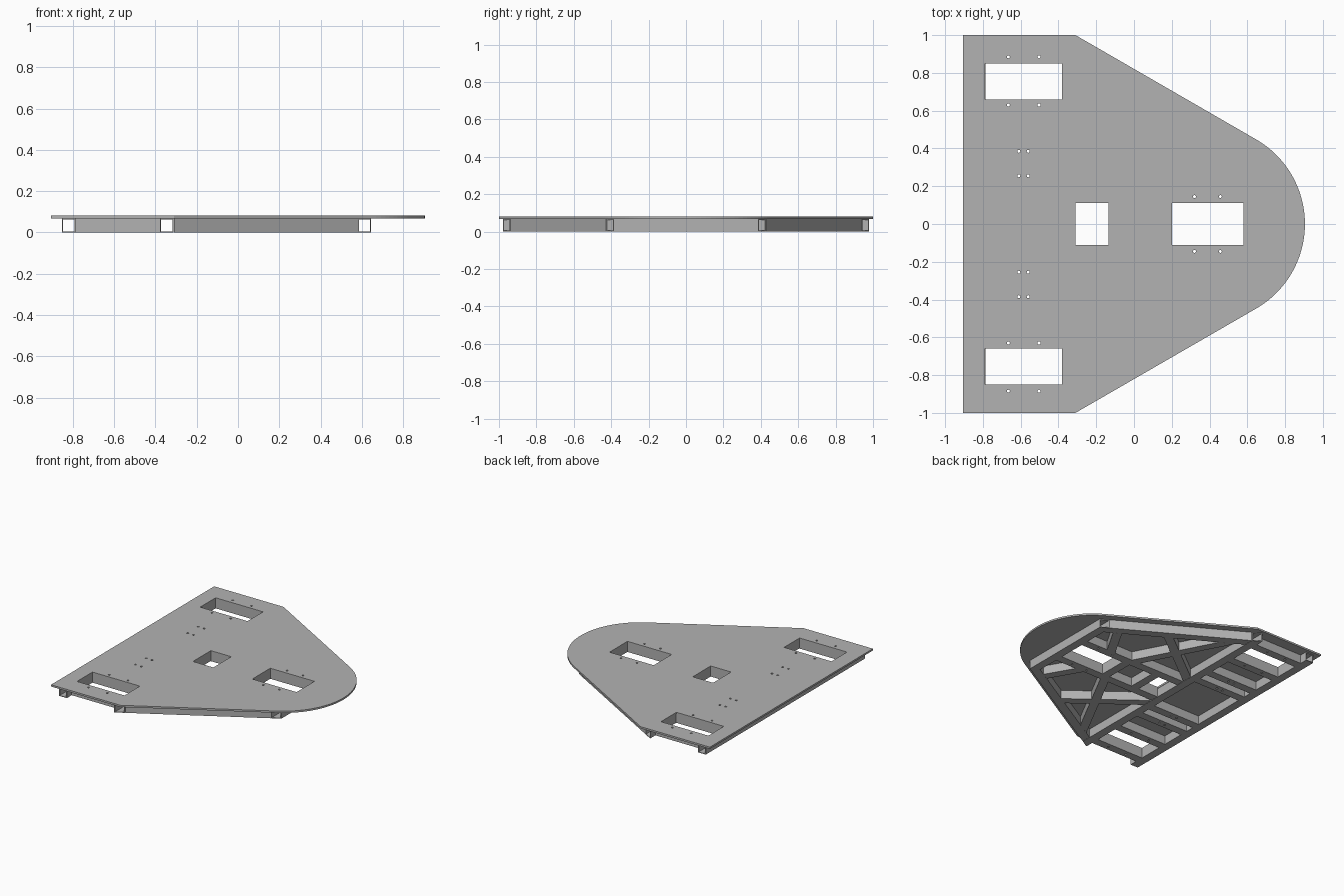
import bpy, bmesh, math
from mathutils import Vector

if "Cube" in bpy.data.objects:
    bpy.data.objects.remove(bpy.data.objects["Cube"], do_unlink=True)

W, H, TOP, WALL = 0.065, 0.068, 0.082, 0.005   # tube width, tube height, deck top, tube wall
ACROSS, ALONG, SLOPE = (0, 1), (1, 0), (0.866, -0.5)   # cut directions of tube ends

grey = bpy.data.materials.new("plain grey")
grey.use_nodes = True
grey.diffuse_color = (0.45, 0.45, 0.45, 1)
grey.node_tree.nodes["Principled BSDF"].inputs["Base Color"].default_value = grey.diffuse_color


def make_object(name, bm):
    bmesh.ops.recalc_face_normals(bm, faces=bm.faces)
    mesh = bpy.data.meshes.new(name)
    bm.to_mesh(mesh)
    bm.free()
    mesh.materials.append(grey)
    obj = bpy.data.objects.new(name, mesh)
    bpy.context.collection.objects.link(obj)
    return obj


def add_prism(bm, outline, z0, z1):
    """Closed upright prism over a plan outline."""
    low = [bm.verts.new((x, y, z0)) for x, y in outline]
    high = [bm.verts.new((x, y, z1)) for x, y in outline]
    bm.faces.new(low[::-1])
    bm.faces.new(high)
    n = len(low)
    for i in range(n):
        j = (i + 1) % n
        bm.faces.new((low[i], low[j], high[j], high[i]))


def tube(name, start, end, cut_start, cut_end):
    """Hollow square tube between two plan points, each end cut along a direction."""
    p, q = Vector(start), Vector(end)
    d = (q - p).normalized()
    side = Vector((-d.y, d.x))
    bm = bmesh.new()
    rings = []
    for point, cut in ((p, cut_start), (q, cut_end)):
        c = Vector(cut)
        c = c / c.dot(side)
        for inset in (0, WALL):
            s, lo, hi = W / 2 - inset, inset, H - inset
            ring = []
            for off, z in ((-s, lo), (s, lo), (s, hi), (-s, hi)):
                at = point + c * off
                ring.append(bm.verts.new((at.x, at.y, z)))
            rings.append(ring)
    # outer walls, inner walls and both rims
    for a, b in ((0, 2), (1, 3), (0, 1), (2, 3)):
        for i in range(4):
            j = (i + 1) % 4
            bm.faces.new((rings[a][i], rings[a][j], rings[b][j], rings[b][i]))
    return make_object(name, bm)


def mirrored(point, s):
    return (point[0], point[1] * s)


# Deck plate: straight rear, sloped sides and a round nose
centre, radius = 0.388, 0.517
outline = [(-0.905, 1), (-0.905, -1), (-0.31, -1)]
steps = 40
for i in range(steps + 1):
    a = math.radians(-60 + 120 * i / steps)
    outline.append((centre + radius * math.cos(a), radius * math.sin(a)))
outline.append((-0.31, 1))
bm = bmesh.new()
add_prism(bm, outline, H, TOP)
deck = make_object("deck_plate", bm)

# Cross tubes with open ends
tubes = []
tube("rear_cross_tube", (-0.82, -0.975), (-0.82, 0.975), ALONG, ALONG)
for name, x, y in (("middle_cross_tube", -0.345, 0.96), ("nose_cross_tube", 0.6125, 0.407)):
    tube(name, (x, -y), (x, y), (0.866, 0.5), SLOPE)

# Paired tubes on both sides of the centre line
for s, tag in ((-1, "front"), (1, "back")):
    cut = mirrored(SLOPE, s)
    tube(tag + "_sloped_rail", mirrored((-0.31, 0.902), s), mirrored((0.58, 0.389), s), ACROSS, ACROSS)
    tubes.append(tube(tag + "_centre_rail", (-0.31, s * 0.1425), (0.58, s * 0.1425), ACROSS, ACROSS))
    for part, y in (("inner_mount", 0.255), ("outer_mount", 0.385),
                    ("inner_wheel", 0.6275), ("outer_wheel", 0.8825)):
        tubes.append(tube(f"{tag}_{part}_tube", (-0.7875, s * y), (-0.3775, s * y), ACROSS, ACROSS))
    tube(tag + "_nose_brace", mirrored((0.36, 0.175), s), mirrored((0.491, 0.402), s), ALONG, cut)
    tube(tag + "_long_brace", mirrored((0.13, 0.175), s), mirrored((-0.2, 0.801), s), ALONG, cut)
    tube(tag + "_side_brace", mirrored((0.17, 0.588), s), mirrored((-0.31, 0.22), s), cut, ACROSS)

# Short spacers between the centre rails
for name, x in (("nose_window_spacer", 0.1675), ("centre_window_spacer", -0.1025)):
    tube(name, (x, -0.11), (x, 0.11), ALONG, ALONG)

# Window and bolt-hole cutters
bm = bmesh.new()
windows = [(-0.31, -0.135, -0.11, 0.11), (0.2, 0.58, -0.11, 0.11),
           (-0.7875, -0.38, 0.66, 0.85), (-0.7875, -0.38, -0.85, -0.66)]
for x0, x1, y0, y1 in windows:
    add_prism(bm, [(x0, y0), (x1, y0), (x1, y1), (x0, y1)], H - 0.02, TOP + 0.02)
window_cutter = make_object("window_cutter", bm)

bm = bmesh.new()
for xs, ys in (((-0.665, -0.503), (0.63, 0.885)), ((-0.61, -0.56), (0.255, 0.385)),
               ((0.32, 0.457), (0.145,))):
    for x in xs:
        for y in ys:
            for s in (-1, 1):
                ring = [math.tau * k / 12 for k in range(12)]
                add_prism(bm, [(x + 0.008 * math.cos(a), s * y + 0.008 * math.sin(a)) for a in ring],
                          -0.02, TOP + 0.02)
hole_cutter = make_object("bolt_hole_cutter", bm)


def cut_with(obj, cutter):
    mod = obj.modifiers.new("cut", "BOOLEAN")
    mod.operation = "DIFFERENCE"
    mod.solver = "EXACT"
    mod.object = cutter


cut_with(deck, window_cutter)
for obj in [deck] + tubes:
    cut_with(obj, hole_cutter)

# Bake the cuts, then drop the cutters
graph = bpy.context.evaluated_depsgraph_get()
for obj in [deck] + tubes:
    baked = bpy.data.meshes.new_from_object(obj.evaluated_get(graph))
    obj.modifiers.clear()
    obj.data = baked
for cutter in (window_cutter, hole_cutter):
    cutter.hide_render = True
    bpy.data.objects.remove(cutter, do_unlink=True)
